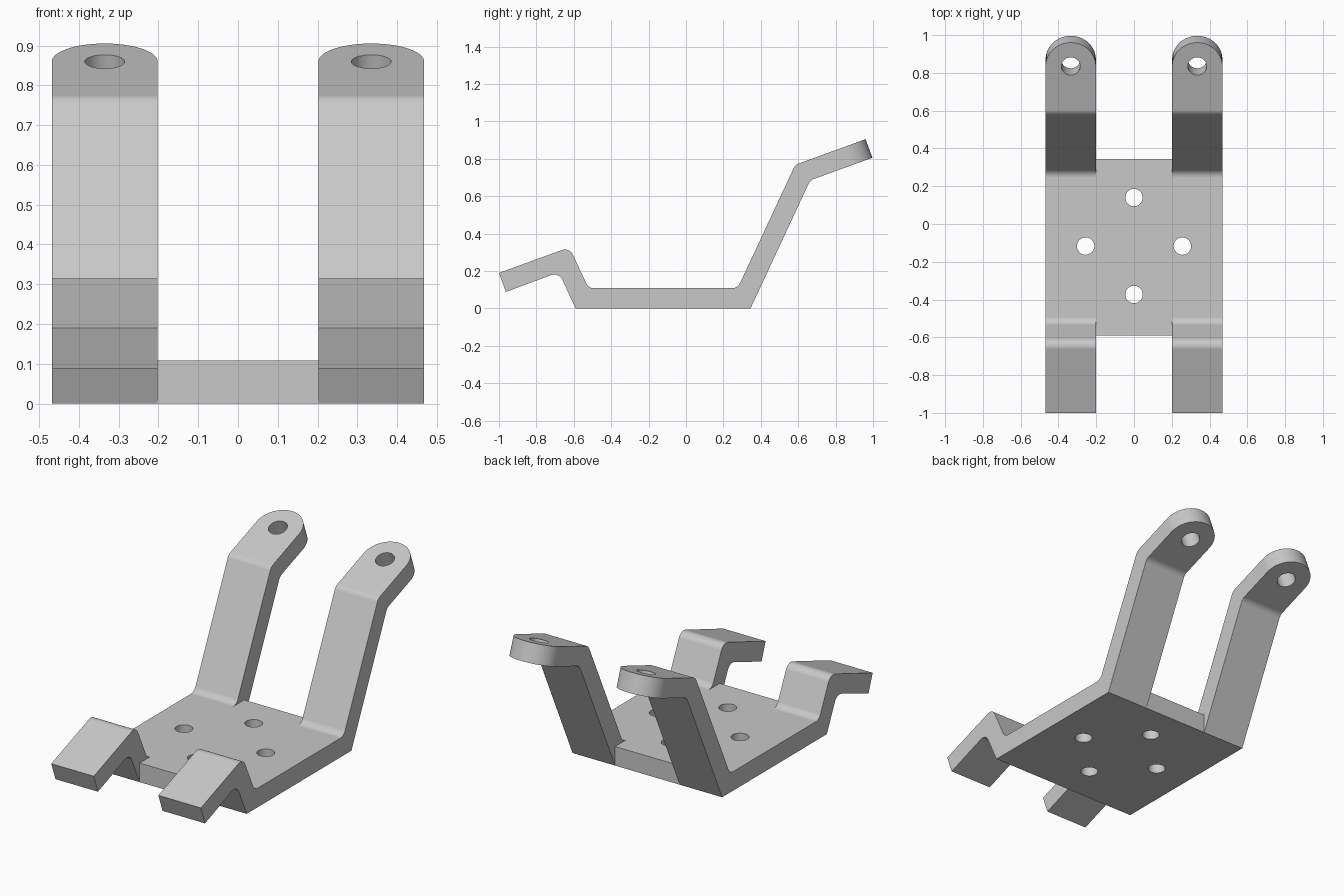
import bpy, bmesh
from math import sin, cos, pi, radians
from mathutils import Vector, Matrix

cube = bpy.data.objects.get("Cube")
if cube:
    bpy.data.objects.remove(cube, do_unlink=True)

THICK, BEND, HALF_ARM, ARM_X = 0.108, 0.047, 0.133, 0.335
FRONT, BACK = -0.59, 0.345

steel = bpy.data.materials.new("plain grey")
steel.use_nodes = True
grey = (0.578, 0.578, 0.578, 1)
steel.diffuse_color = grey
steel.node_tree.nodes["Principled BSDF"].inputs["Base Color"].default_value = grey


def prism(name, outline, depth, matrix):
    """Extrude a flat outline by depth, centred on its plane, then place it."""
    bm = bmesh.new()
    face = bm.faces.new([bm.verts.new((x, y, -depth / 2)) for x, y in outline])
    new = bmesh.ops.extrude_face_region(bm, geom=[face])["geom"]
    bmesh.ops.translate(bm, vec=(0, 0, depth),
                        verts=[v for v in new if isinstance(v, bmesh.types.BMVert)])
    bm.transform(matrix)
    bmesh.ops.recalc_face_normals(bm, faces=bm.faces)
    mesh = bpy.data.meshes.new(name)
    bm.to_mesh(mesh)
    bm.free()
    obj = bpy.data.objects.new(name, mesh)
    bpy.context.collection.objects.link(obj)
    mesh.materials.append(steel)
    return obj


def combine(target, tool, operation):
    """Apply a boolean and discard the tool."""
    mod = target.modifiers.new("join", "BOOLEAN")
    mod.object, mod.operation, mod.solver = tool, operation, "EXACT"
    bpy.context.view_layer.objects.active = target
    bpy.ops.object.modifier_apply(modifier=mod.name)
    bpy.data.objects.remove(tool, do_unlink=True)


def rounded(corners, steps=10):
    """Replace each (y, z, bent) corner marked as bent with a fillet."""
    out = []
    for i, (y, z, bent) in enumerate(corners):
        p = Vector((y, z))
        if not bent:
            out.append(p)
            continue
        a = (Vector(corners[i - 1][:2]) - p).normalized()
        b = (Vector(corners[(i + 1) % len(corners)][:2]) - p).normalized()
        half = a.angle(b) / 2
        centre = p + (a + b).normalized() * BEND / sin(half)
        setback = BEND * cos(half) / sin(half)
        start = (p + a * setback - centre).normalized()
        end = (p + b * setback - centre).normalized()
        for s in range(steps + 1):
            out.append(centre + start.slerp(end, s / steps).normalized() * BEND)
    return out


def circle(radius, count=48):
    return [(radius * cos(2 * pi * i / count), radius * sin(2 * pi * i / count))
            for i in range(count)]


# Side profile shared by both bent straps
profile = rounded([
    (FRONT, 0, False), (BACK, 0, False), (0.664, 0.685, True),
    (0.997, 0.806, False), (0.96, 0.905, False), (0.584, 0.768, True),
    (0.276, THICK, True), (-0.521, THICK, True), (-0.623, 0.327, True),
    (-1.0, 0.19, False), (-0.963, 0.0885, False), (-0.68, 0.1935, True)])

# Columns turn profile axes (y, z) into world space, extruding along x
side_axes = Matrix(((0, 0, 1, 0), (1, 0, 0, 0), (0, 1, 0, 0), (0, 0, 0, 1)))

# Centre plate between the straps
inner = ARM_X - HALF_ARM
bracket = prism("mounting_bracket",
                [(-inner, FRONT), (inner, FRONT), (inner, BACK), (-inner, BACK)],
                THICK, Matrix.Translation((0, 0, THICK / 2)))

# Everything outside the half-round end of a strap
steps = 32
end_waste = [(HALF_ARM * cos(pi * i / steps), HALF_ARM * sin(pi * i / steps))
             for i in range(steps + 1)] + [(-0.2, 0), (-0.2, 0.2), (0.2, 0.2), (0.2, 0)]

for side in (-1, 1):
    strap = prism("strap", profile, 2 * HALF_ARM,
                  Matrix.Translation((side * ARM_X, 0, 0)) @ side_axes)
    # Rounded, drilled ends, square to their own slope
    for y, z, turn in ((0.835, 0.86, 0), (-0.875, 0.2355, pi)):
        place = (Matrix.Translation((side * ARM_X, y, z))
                 @ Matrix.Rotation(radians(20), 4, "X") @ Matrix.Rotation(turn, 4, "Z"))
        combine(strap, prism("end_cutter", end_waste, 0.4, place), "DIFFERENCE")
        combine(strap, prism("hole_cutter", circle(0.05), 0.4, place), "DIFFERENCE")
    combine(bracket, strap, "UNION")

# Four mounting holes through the plate
for x, y in ((0, 0.14), (0, -0.373), (-0.256, -0.117), (0.256, -0.117)):
    combine(bracket, prism("hole_cutter", circle(0.046), 0.4,
                           Matrix.Translation((x, y, 0))), "DIFFERENCE")

# Merge coplanar pieces and shade the bends smoothly
bm = bmesh.new()
bm.from_mesh(bracket.data)
bmesh.ops.remove_doubles(bm, verts=bm.verts, dist=0.0001)
bmesh.ops.dissolve_limit(bm, angle_limit=radians(0.5), verts=bm.verts, edges=bm.edges)
bm.to_mesh(bracket.data)
bm.free()
bpy.ops.object.select_all(action="DESELECT")
bracket.select_set(True)
bpy.context.view_layer.objects.active = bracket
bpy.ops.object.shade_smooth_by_angle(angle=radians(30))
weighted = bracket.modifiers.new("flat_faces", "WEIGHTED_NORMAL")
weighted.keep_sharp = True
